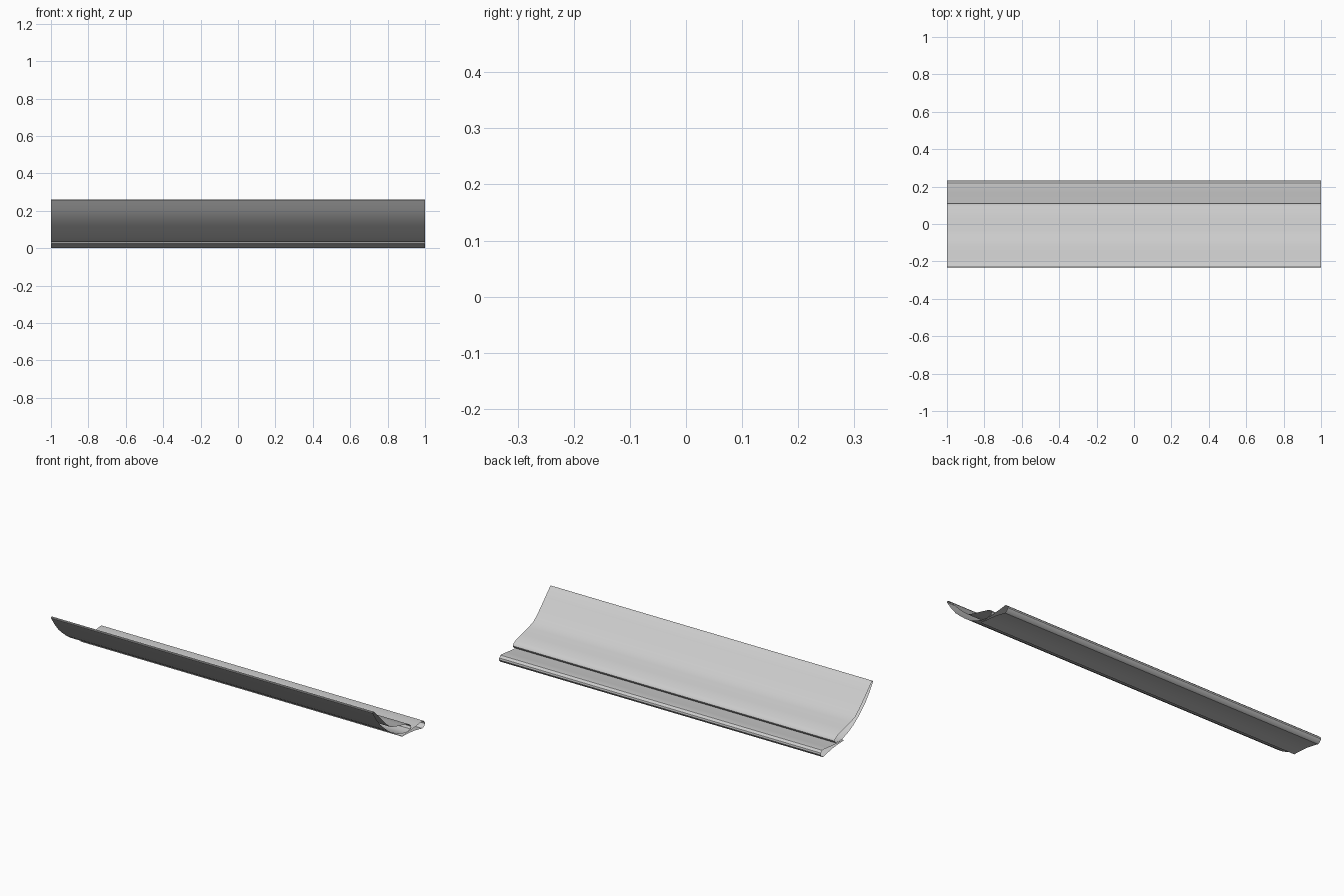
import bpy, bmesh

if "Cube" in bpy.data.objects:
    bpy.data.objects.remove(bpy.data.objects["Cube"])

HALF_SPAN = 1.0


def wing_element(name, profile):
    """Sweep a closed (y, z) aerofoil outline along x, leaving both ends open."""
    bm = bmesh.new()
    left = [bm.verts.new((-HALF_SPAN, y, z)) for y, z in profile]
    right = [bm.verts.new((HALF_SPAN, y, z)) for y, z in profile]
    n = len(profile)
    for i in range(n):
        j = (i + 1) % n
        bm.faces.new((left[i], left[j], right[j], right[i]))
    bmesh.ops.recalc_face_normals(bm, faces=bm.faces)
    mesh = bpy.data.meshes.new(name)
    bm.to_mesh(mesh)
    bm.free()
    obj = bpy.data.objects.new(name, mesh)
    bpy.context.collection.objects.link(obj)
    bpy.context.view_layer.objects.active = obj
    bpy.ops.object.select_all(action='DESELECT')
    obj.select_set(True)
    bpy.ops.object.shade_smooth_by_angle(angle=0.6)
    return obj


# Large curved upper flap
wing_element("upper_flap", [
    (-0.232, 0.254), (-0.231, 0.259), (-0.227, 0.260), (-0.221, 0.258),
    (-0.182, 0.218), (-0.143, 0.178), (-0.109, 0.145), (-0.073, 0.116),
    (-0.030, 0.102), (0.030, 0.087), (0.087, 0.071), (0.104, 0.060),
    (0.109, 0.050), (0.102, 0.038), (0.070, 0.033), (0.036, 0.038),
    (-0.010, 0.053), (-0.055, 0.075), (-0.100, 0.106), (-0.132, 0.133),
    (-0.165, 0.163), (-0.200, 0.206)])

# Slim lower element with a rounded leading edge
wing_element("lower_plane", [
    (0.028, 0.023), (0.028, 0.026), (0.096, 0.030), (0.132, 0.033),
    (0.170, 0.037), (0.207, 0.041), (0.218, 0.040), (0.230, 0.029),
    (0.232, 0.019), (0.223, 0.006), (0.209, 0.000), (0.170, 0.009),
    (0.132, 0.016), (0.080, 0.021)])
